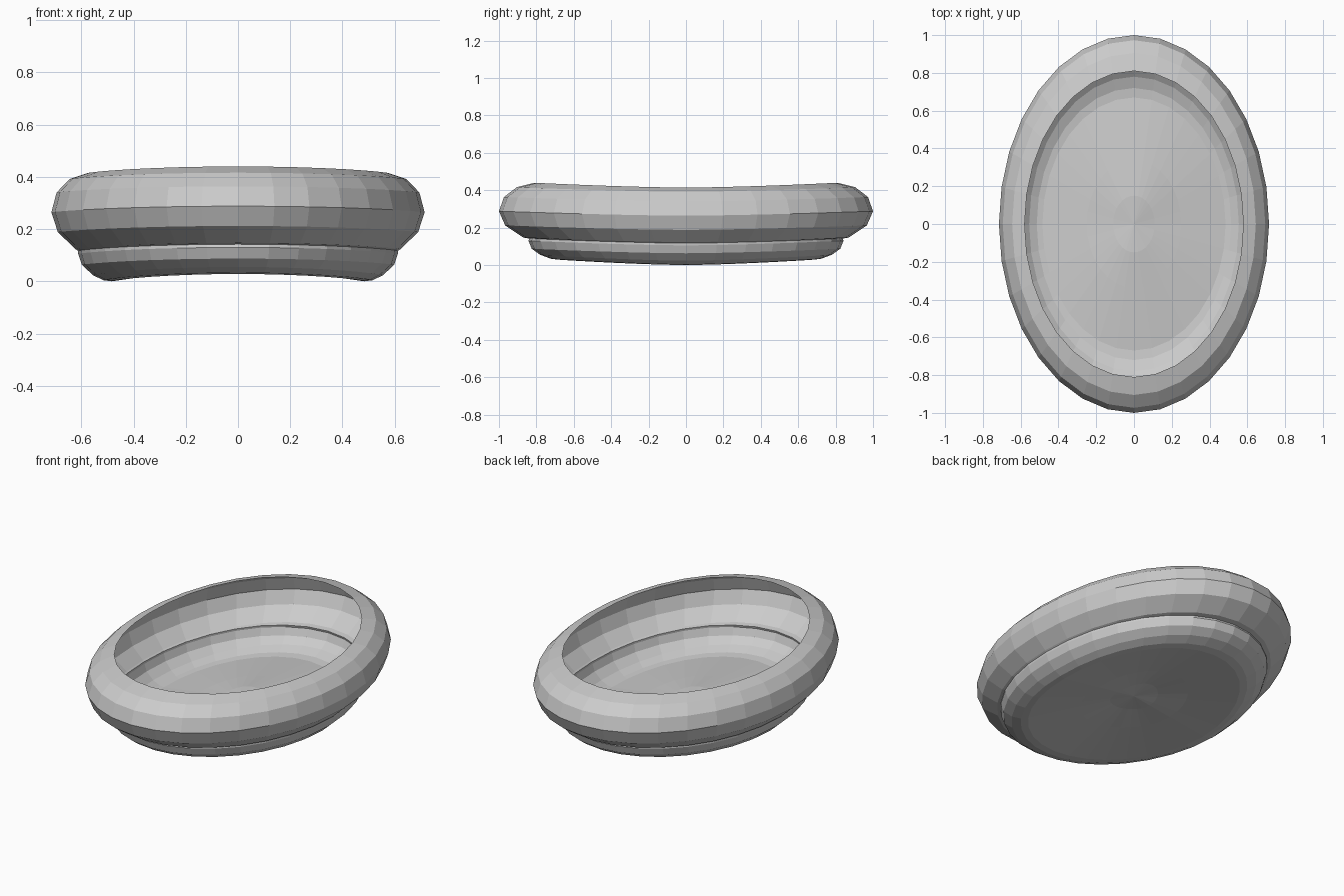
import bpy, bmesh, math

if "Cube" in bpy.data.objects:
    bpy.data.objects.remove(bpy.data.objects["Cube"])

SEGS = 32  # sides around the oval


def oval_shell(name, profile, centre_z=None):
    """Loft ovals given as (x radius, y radius, z at the sides, z at the ends)."""
    bm = bmesh.new()
    rings = []
    for rx, ry, z_side, z_end in profile:
        ring = []
        for i in range(SEGS):
            a = 2 * math.pi * i / SEGS
            t = abs(math.sin(a)) ** 1.5
            ring.append(bm.verts.new((rx * math.cos(a), ry * math.sin(a),
                                      z_side + (z_end - z_side) * t)))
        rings.append(ring)
    for low, high in zip(rings, rings[1:]):
        for i in range(SEGS):
            j = (i + 1) % SEGS
            bm.faces.new((low[i], low[j], high[j], high[i]))
    if centre_z is not None:
        c = bm.verts.new((0, 0, centre_z))
        for i in range(SEGS):
            bm.faces.new((c, rings[0][i], rings[0][(i + 1) % SEGS]))
    bmesh.ops.recalc_face_normals(bm, faces=bm.faces)
    mesh = bpy.data.meshes.new(name)
    bm.to_mesh(mesh)
    bm.free()
    obj = bpy.data.objects.new(name, mesh)
    bpy.context.collection.objects.link(obj)
    return obj


# Domed floor and lower wall
oval_shell("dish_base", [(0.11, 0.15, 0.053, 0.073), (0.25, 0.34, 0.033, 0.056),
                         (0.485, 0.67, 0.0, 0.028), (0.515, 0.72, 0.004, 0.033),
                         (0.555, 0.78, 0.023, 0.055), (0.598, 0.825, 0.063, 0.087),
                         (0.612, 0.842, 0.105, 0.130),
                         (0.613, 0.838, 0.117, 0.142)], centre_z=0.07)

# Bulging upper wall, curling in to the open rim
oval_shell("bulging_rim", [(0.613, 0.838, 0.117, 0.142), (0.622, 0.87, 0.123, 0.147),
                           (0.69, 0.967, 0.188, 0.212), (0.715, 1.0, 0.264, 0.288),
                           (0.695, 0.973, 0.340, 0.364), (0.645, 0.905, 0.392, 0.416),
                           (0.579, 0.81, 0.414, 0.440)])
